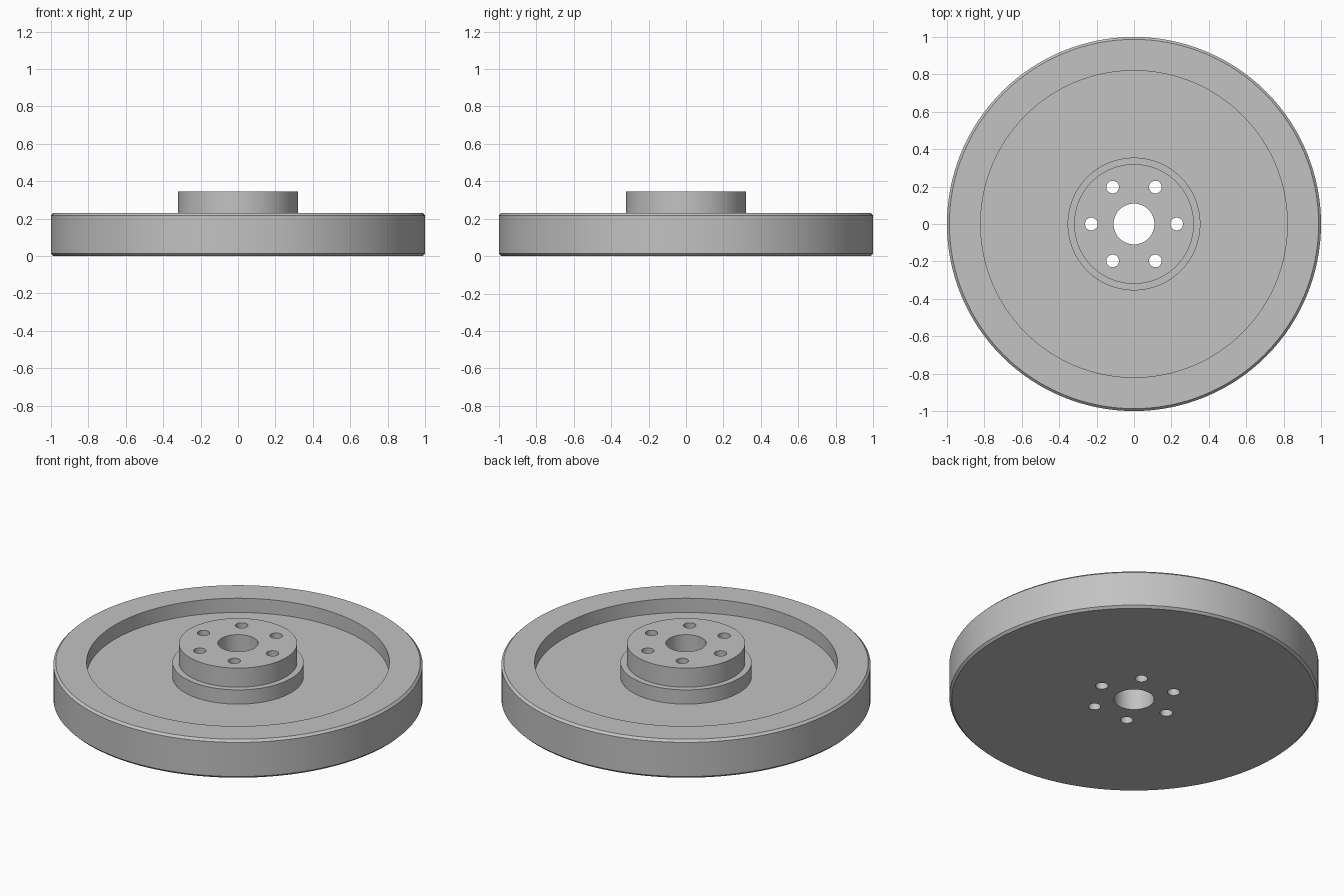
import bpy, bmesh
from math import cos, sin, pi, radians
from mathutils import Matrix, Vector

default_cube = bpy.data.objects.get("Cube")
if default_cube:
    bpy.data.objects.remove(default_cube, do_unlink=True)

HEIGHT, RIM_TOP, FLOOR, CHAMFER = 0.344, 0.23, 0.145, 0.013
BORE_R, HUB_R, STEP_R, RECESS_R, OUTER_R = 0.109, 0.32, 0.355, 0.82, 1.0
BOLT_R, BOLT_CIRCLE, BOLTS = 0.034, 0.228, 6
SEGMENTS = 128


def add_object(name, bm):
    mesh = bpy.data.meshes.new(name)
    bm.to_mesh(mesh)
    bm.free()
    obj = bpy.data.objects.new(name, mesh)
    bpy.context.collection.objects.link(obj)
    return obj


def lathe(name, profile):
    """Revolve a closed (radius, height) profile around z."""
    bm = bmesh.new()
    verts = [bm.verts.new((r, 0, z)) for r, z in profile]
    edges = [bm.edges.new((a, b)) for a, b in zip(verts, verts[1:] + verts[:1])]
    bmesh.ops.spin(bm, geom=verts + edges, cent=(0, 0, 0), axis=(0, 0, 1),
                   angle=2 * pi, steps=SEGMENTS, use_duplicate=False)
    bmesh.ops.remove_doubles(bm, verts=bm.verts, dist=0.0001)
    bmesh.ops.recalc_face_normals(bm, faces=bm.faces)
    return add_object(name, bm)


# Grey metal
metal = bpy.data.materials.new("grey_metal")
metal.use_nodes = True
colour = (0.54, 0.54, 0.54, 1)
metal.diffuse_color = colour
metal.node_tree.nodes["Principled BSDF"].inputs["Base Color"].default_value = colour

# Turned wheel: flat underside, chamfered rim, recessed web, stepped hub, bore
wheel = lathe("flywheel", [
    (BORE_R, 0), (OUTER_R - CHAMFER, 0), (OUTER_R, CHAMFER),
    (OUTER_R, RIM_TOP - CHAMFER), (OUTER_R - CHAMFER, RIM_TOP),
    (RECESS_R, RIM_TOP), (RECESS_R, FLOOR), (STEP_R, FLOOR),
    (STEP_R, RIM_TOP), (HUB_R, RIM_TOP), (HUB_R, HEIGHT), (BORE_R, HEIGHT)])
wheel.data.materials.append(metal)

# Ring of bolt holes drilled through the hub
bm = bmesh.new()
for i in range(BOLTS):
    a = 2 * pi * i / BOLTS
    place = Matrix.Translation((BOLT_CIRCLE * cos(a), BOLT_CIRCLE * sin(a), HEIGHT / 2))
    bmesh.ops.create_cone(bm, cap_ends=True, segments=32, radius1=BOLT_R,
                          radius2=BOLT_R, depth=2 * HEIGHT, matrix=place)
drill = add_object("bolt_hole_cutter", bm)
drill.hide_render = True
drill.data.materials.append(metal)

cut = wheel.modifiers.new("bolt_holes", "BOOLEAN")
cut.operation, cut.solver, cut.object = "DIFFERENCE", "EXACT", drill
depsgraph = bpy.context.evaluated_depsgraph_get()
drilled = bpy.data.meshes.new_from_object(wheel.evaluated_get(depsgraph))
wheel.modifiers.clear()
wheel.data = drilled
bpy.data.objects.remove(drill, do_unlink=True)

# Smooth round walls, crisp machined edges
bpy.ops.object.select_all(action="DESELECT")
wheel.select_set(True)
bpy.context.view_layer.objects.active = wheel
bpy.ops.object.shade_smooth_by_angle(angle=radians(30))
